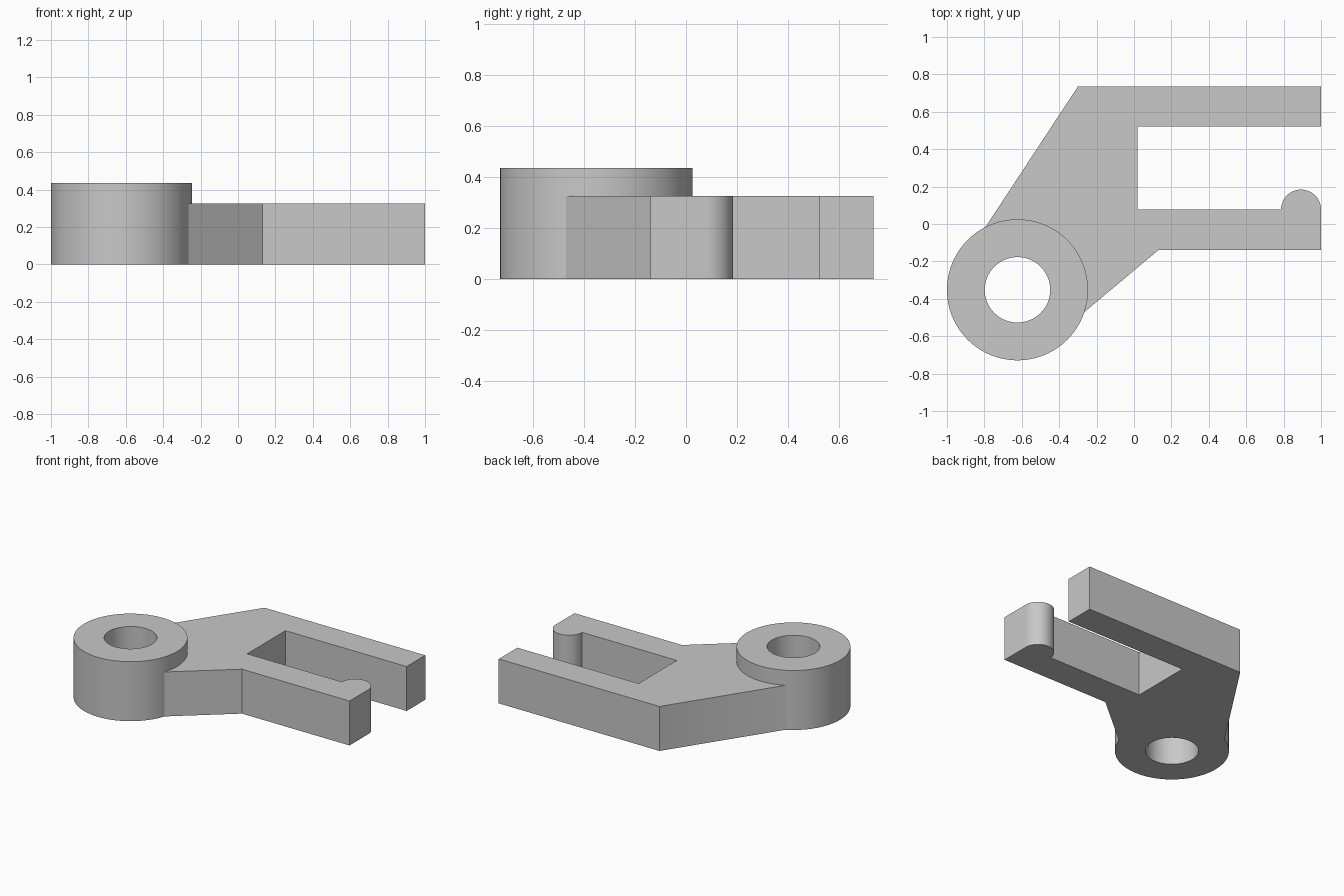
import bpy, bmesh
from math import pi, sin, cos

cube = bpy.data.objects.get("Cube")
if cube:
    bpy.data.objects.remove(cube, do_unlink=True)

grey = bpy.data.materials.new("plain grey")
grey.use_nodes = True
colour = (0.58, 0.58, 0.58, 1)
grey.diffuse_color = colour
grey.node_tree.nodes["Principled BSDF"].inputs["Base Color"].default_value = colour

BOSS = (-0.623, -0.352)
PLATE_H, BOSS_H = 0.325, 0.435


def arc(centre, radius, start, end, steps):
    angles = [start + (end - start) * i / steps for i in range(steps + 1)]
    return [(centre[0] + radius * cos(a), centre[1] + radius * sin(a)) for a in angles]


def prism(name, outline, bottom, top):
    """Extrude a flat outline into a closed solid."""
    bm = bmesh.new()
    base = bm.faces.new([bm.verts.new((x, y, bottom)) for x, y in outline])
    side = bmesh.ops.extrude_face_region(bm, geom=[base])["geom"]
    moved = [v for v in side if isinstance(v, bmesh.types.BMVert)]
    bmesh.ops.translate(bm, verts=moved, vec=(0, 0, top - bottom))
    bmesh.ops.recalc_face_normals(bm, faces=bm.faces)
    mesh = bpy.data.meshes.new(name)
    bm.to_mesh(mesh)
    bm.free()
    mesh.materials.append(grey)
    obj = bpy.data.objects.new(name, mesh)
    bpy.context.collection.objects.link(obj)
    return obj


def combine(obj, tool, operation):
    """Apply a boolean with a helper solid, then drop the helper."""
    tool.hide_render = True
    mod = obj.modifiers.new(operation, "BOOLEAN")
    mod.object, mod.operation, mod.solver = tool, operation, "EXACT"
    bpy.context.view_layer.objects.active = obj
    bpy.ops.object.modifier_apply(modifier=mod.name)
    bpy.data.objects.remove(tool, do_unlink=True)


# Forked plate: upper arm, slot, rounded catch, lower arm, neck into the boss
outline = [(-0.30, 0.735), (1, 0.735), (1, 0.52), (0.02, 0.52), (0.02, 0.077)]
outline += arc((0.893, 0.077), 0.107, pi, 0, 24)
outline += [(1, -0.14), (0.13, -0.14), (-0.28, -0.483), BOSS, (-0.80, -0.025)]
bracket = prism("forked_bracket", outline, 0, PLATE_H)

# Round boss with a through hole
boss = prism("boss", arc(BOSS, 0.377, 0, 2 * pi, 96)[:-1], 0, BOSS_H)
combine(bracket, boss, "UNION")
hole = prism("hole_cutter", arc(BOSS, 0.175, 0, 2 * pi, 64)[:-1], -0.1, BOSS_H + 0.1)
combine(bracket, hole, "DIFFERENCE")

# Smooth round walls, sharp corners
bpy.ops.object.select_all(action="DESELECT")
bracket.select_set(True)
bpy.context.view_layer.objects.active = bracket
bpy.ops.object.shade_smooth_by_angle(angle=pi / 6)
